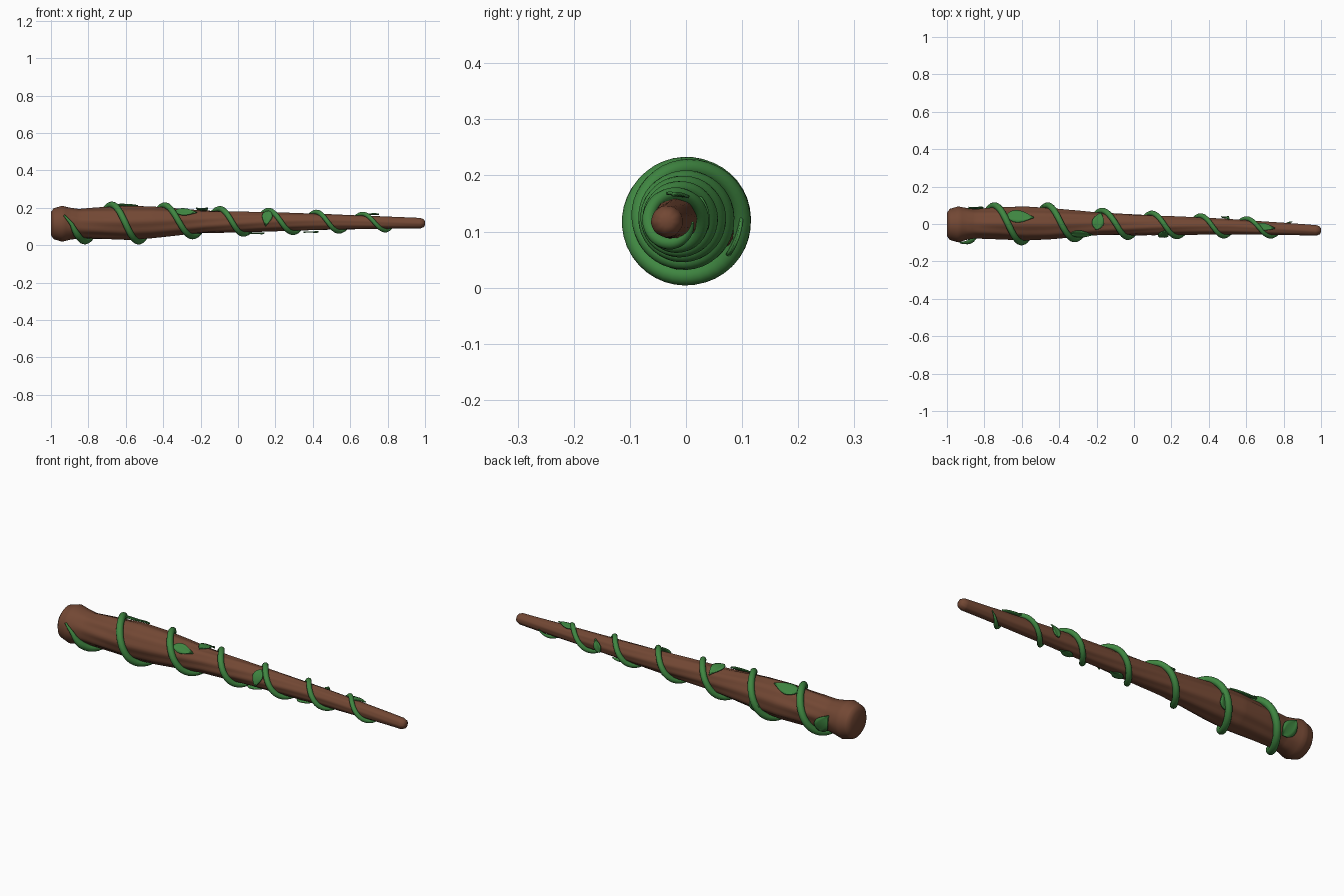
import bpy, bmesh, math
from mathutils import Vector

if "Cube" in bpy.data.objects:
    bpy.data.objects.remove(bpy.data.objects["Cube"])


def material(name, rgb):
    m = bpy.data.materials.new(name)
    m.use_nodes = True
    m.diffuse_color = (*rgb, 1)
    bsdf = m.node_tree.nodes["Principled BSDF"]
    bsdf.inputs["Base Color"].default_value = (*rgb, 1)
    bsdf.inputs["Roughness"].default_value = 0.8
    return m


BARK = material("bark brown", (0.17, 0.064, 0.034))
GREEN = material("vine green", (0.05, 0.24, 0.053))

# Shaft profile: x, radius, centre y, centre z
PROFILE = [(-1.0, 0.062, -0.002, 0.115), (-0.985, 0.083, -0.002, 0.115),
           (-0.94, 0.096, -0.002, 0.115), (-0.90, 0.086, 0, 0.115),
           (-0.85, 0.078, 0, 0.115), (-0.72, 0.083, 0.004, 0.117),
           (-0.58, 0.089, 0.004, 0.119), (-0.45, 0.083, 0.003, 0.122),
           (-0.3, 0.07, 0.002, 0.124), (-0.18, 0.06, 0, 0.125),
           (0.0, 0.055, -0.004, 0.125), (0.5, 0.041, -0.014, 0.124),
           (0.9, 0.030, -0.03, 0.119), (0.975, 0.028, -0.034, 0.118),
           (0.993, 0.021, -0.034, 0.118), (1.0, 0.010, -0.034, 0.118)]


def sample(table, x):
    """Linear lookup of the columns that follow the first one."""
    for a, b in zip(table, table[1:]):
        if x <= b[0]:
            f = max(0, (x - a[0]) / (b[0] - a[0]))
            return [p + (q - p) * f for p, q in zip(a[1:], b[1:])]
    return list(table[-1][1:])


def around(x, turn, lift=0.0):
    """Point on the shaft; turn 0 is front, 90 bottom, 180 back, 270 top."""
    r, cy, cz = sample(PROFILE, x)
    t = math.radians(turn)
    return Vector((x, cy - (r + lift) * math.cos(t), cz - (r + lift) * math.sin(t)))


def add_object(name, bm, mat):
    bmesh.ops.recalc_face_normals(bm, faces=bm.faces[:])
    mesh = bpy.data.meshes.new(name)
    bm.to_mesh(mesh)
    bm.free()
    mesh.materials.append(mat)
    ob = bpy.data.objects.new(name, mesh)
    bpy.context.collection.objects.link(ob)
    return ob


def smooth(ob, angle):
    bpy.ops.object.select_all(action="DESELECT")
    ob.select_set(True)
    bpy.context.view_layer.objects.active = ob
    bpy.ops.object.shade_smooth_by_angle(angle=math.radians(angle))


# Wooden shaft with shallow bark ridges
SIDES = 48
stations = sorted({round(-0.98 + 0.03 * i, 3) for i in range(66)} | {p[0] for p in PROFILE})
bm = bmesh.new()
rings = []
for x in stations:
    fade = min(1, max(0, (x + 0.93) * 6)) * max(0, 0.75 - 0.65 * x) * 0.0022
    ring = []
    for i in range(SIDES):
        a = math.tau * i / SIDES
        ridge = math.sin(9 * a + 4 * math.sin(3 * x)) + 0.6 * math.sin(4 * a + 7 * x)
        ring.append(bm.verts.new(around(x, math.degrees(a), fade * ridge)))
    rings.append(ring)
for a, b in zip(rings, rings[1:]):
    for i in range(SIDES):
        j = (i + 1) % SIDES
        bm.faces.new((a[i], a[j], b[j], b[i]))
bm.faces.new(rings[0])
bm.faces.new(rings[-1])
smooth(add_object("wooden_shaft", bm, BARK), 50)

# Vine winding round the shaft: turn in degrees, x
WIND = [(-25, -0.93), (0, -0.89), (90, -0.82), (270, -0.675), (450, -0.53),
        (630, -0.39), (810, -0.24), (990, -0.095), (1170, 0.03), (1350, 0.165),
        (1530, 0.295), (1710, 0.42), (1890, 0.54), (2070, 0.67), (2250, 0.79), (2335, 0.845)]
curve = bpy.data.curves.new("vine", "CURVE")
curve.dimensions = "3D"
curve.bevel_depth = 1.0
curve.bevel_resolution = 4
curve.use_fill_caps = True
start, end = WIND[0][0], WIND[-1][0]
COUNT = 260
spline = curve.splines.new("POLY")
spline.points.add(COUNT)
for i, point in enumerate(spline.points):
    turn = start + (end - start) * i / COUNT
    x = sample(WIND, turn)[0]
    thick = 0.0185 - 0.0075 * i / COUNT
    taper = min(1, 0.25 + i / 9, 0.2 + (COUNT - i) / 12)
    point.co = (*around(x, turn, thick * 0.75), 1)
    point.radius = thick * taper
vine = bpy.data.objects.new("vine", curve)
bpy.context.collection.objects.link(vine)
curve.materials.append(GREEN)
bpy.ops.object.select_all(action="DESELECT")
vine.select_set(True)
bpy.context.view_layer.objects.active = vine
bpy.ops.object.convert(target="MESH")
smooth(vine, 60)


def leaf(name, x, turn, heading, length, width):
    """Pointed leaf lying on the shaft; heading 0 points along +x, 90 along growing turn."""
    r = sample(PROFILE, x)[0] + 0.012
    t = math.radians(turn)
    out = Vector((0, -math.cos(t), -math.sin(t)))
    along = Vector((0, math.sin(t), -math.cos(t)))
    h = math.radians(heading)
    fwd = Vector((math.cos(h), 0, 0)) + along * math.sin(h)
    side = out.cross(fwd)
    base = around(x, turn, 0.012)
    bm = bmesh.new()
    rows = []
    for i in range(11):
        u = i / 10
        half = width / 2 * max(0.03, math.sin(math.pi * u ** 0.75))
        row = []
        for k in (-1, -0.5, 0, 0.5, 1):
            p = base + fwd * length * (u - 0.5) + side * half * k
            swing = (p - base).dot(along)
            p -= out * (swing * swing / (2.6 * r) + 0.004 * (1 - abs(k)))
            row.append(bm.verts.new(p))
        rows.append(row)
    for a, b in zip(rows, rows[1:]):
        for k in range(4):
            bm.faces.new((a[k], a[k + 1], b[k + 1], b[k]))
    ob = add_object(name, bm, GREEN)
    mod = ob.modifiers.new("thickness", "SOLIDIFY")
    mod.thickness = 0.005
    mod.offset = 0
    smooth(ob, 40)


# Leaves from the thick end to the tip: x, turn, heading, length, width
LEAVES = [(-0.85, 172, 125, 0.12, 0.075), (-0.61, 248, 5, 0.15, 0.07),
          (-0.46, 165, 75, 0.09, 0.06), (-0.28, 316, 5, 0.12, 0.05),
          (-0.19, 255, -75, 0.10, 0.065), (0.155, 338, 100, 0.09, 0.055),
          (0.10, 92, 5, 0.08, 0.045), (0.39, 92, 5, 0.08, 0.04),
          (0.49, 190, 60, 0.07, 0.04), (0.70, 262, 8, 0.11, 0.04)]
for n, spec in enumerate(LEAVES, 1):
    leaf(f"leaf_{n}", *spec)
